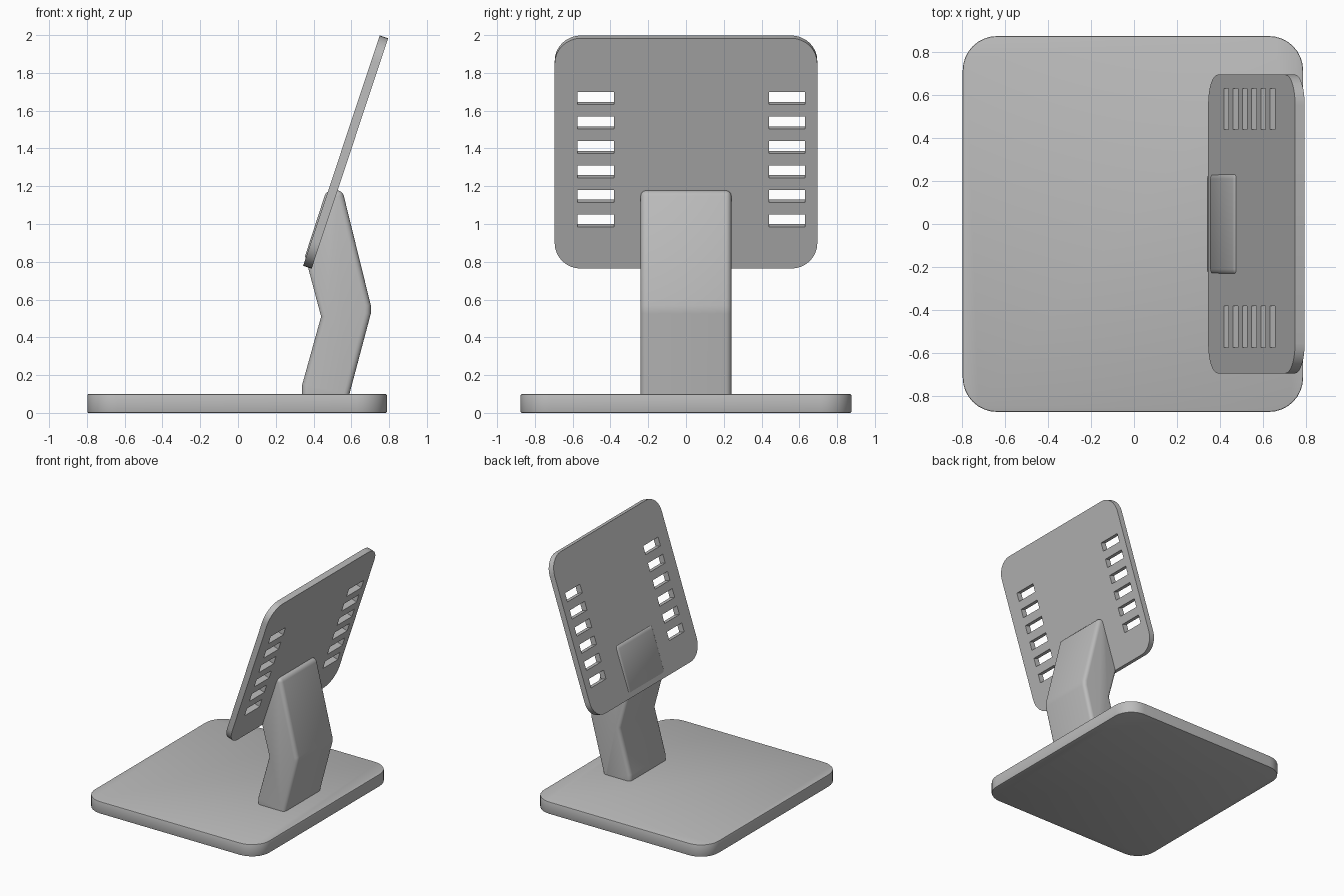
import bpy
import bmesh
from math import atan, cos, sin, pi, radians
from mathutils import Matrix, Vector

cube = bpy.data.objects.get("Cube")
if cube:
    bpy.data.objects.remove(cube, do_unlink=True)

# Single material
GREY = (0.5, 0.5, 0.5, 1)
grey = bpy.data.materials.new("plain grey")
grey.use_nodes = True
grey.diffuse_color = GREY
grey.node_tree.nodes["Principled BSDF"].inputs["Base Color"].default_value = GREY


def rounded_rect(w, h, r, steps=8):
    """Outline of a rounded rectangle, counter-clockwise."""
    pts = []
    for i, (sx, sy) in enumerate(((1, 1), (-1, 1), (-1, -1), (1, -1))):
        for k in range(steps + 1):
            a = (i + k / steps) * pi / 2
            pts.append((sx * (w / 2 - r) + r * cos(a), sy * (h / 2 - r) + r * sin(a)))
    return pts


def prism(bm, outline, depth):
    """Extrude an outline in local xy, centred on local z."""
    verts = [bm.verts.new((x, y, -depth / 2)) for x, y in outline]
    face = bm.faces.new(verts)
    ext = bmesh.ops.extrude_face_region(bm, geom=[face])
    top = [v for v in ext["geom"] if isinstance(v, bmesh.types.BMVert)]
    bmesh.ops.translate(bm, verts=top, vec=(0, 0, depth))
    bmesh.ops.recalc_face_normals(bm, faces=bm.faces)


def make_object(name, bm, matrix):
    mesh = bpy.data.meshes.new(name)
    bm.to_mesh(mesh)
    bm.free()
    mesh.transform(matrix)
    mesh.materials.append(grey)
    obj = bpy.data.objects.new(name, mesh)
    bpy.context.collection.objects.link(obj)
    return obj


def finish(obj, bevel=0, segments=3):
    bpy.ops.object.select_all(action="DESELECT")
    obj.select_set(True)
    bpy.context.view_layer.objects.active = obj
    if bevel:
        mod = obj.modifiers.new("soft edges", "BEVEL")
        mod.width = bevel
        mod.segments = segments
        mod.limit_method = "ANGLE"
        mod.angle_limit = radians(40)
    for mod in list(obj.modifiers):
        bpy.ops.object.modifier_apply(modifier=mod.name)
    bpy.ops.object.shade_smooth_by_angle(angle=radians(35))


# Base plate
bm = bmesh.new()
prism(bm, rounded_rect(1.585, 1.75, 0.16), 0.1)
finish(make_object("base_plate", bm, Matrix.Translation((-0.005, 0, 0.05))), 0.006, 2)

# Bent support arm: side profile in x and z, extruded across y
profile = [(0.34, 0.04), (0.34, 0.15), (0.44, 0.51), (0.355, 0.83), (0.468, 1.178),
           (0.553, 1.178), (0.703, 0.57), (0.703, 0.525), (0.59, 0.1), (0.59, 0.04)]
bm = bmesh.new()
prism(bm, profile, 0.48)
finish(make_object("support_arm", bm, Matrix.Rotation(pi / 2, 4, "X")), 0.03, 4)

# Tilted panel frame: local x runs across, local y up the slope, local z through it
tilt = atan(0.332)
across = Vector((0, 1, 0))
slope = Vector((sin(tilt), 0, cos(tilt)))
frame = Matrix((across, slope, across.cross(slope))).transposed().to_4x4()
frame = Matrix.Translation((0.57, 0, 1.381)) @ frame

bm = bmesh.new()
prism(bm, rounded_rect(1.39, 1.285, 0.14), 0.047)
panel = make_object("back_panel", bm, frame)

# Vent slots in two columns
bm = bmesh.new()
for column in (-0.478, 0.535):
    for row in range(6):
        place = Matrix.Translation((column, -0.375 + row * 0.1364, 0))
        bmesh.ops.create_cube(bm, size=1, matrix=place @ Matrix.Diagonal((0.192, 0.07, 0.2, 1)))
cutter = make_object("slot_cutter", bm, frame)
cutter.hide_render = True
cut = panel.modifiers.new("vent slots", "BOOLEAN")
cut.operation = "DIFFERENCE"
cut.solver = "EXACT"
cut.object = cutter
finish(panel)
bpy.data.objects.remove(cutter, do_unlink=True)
